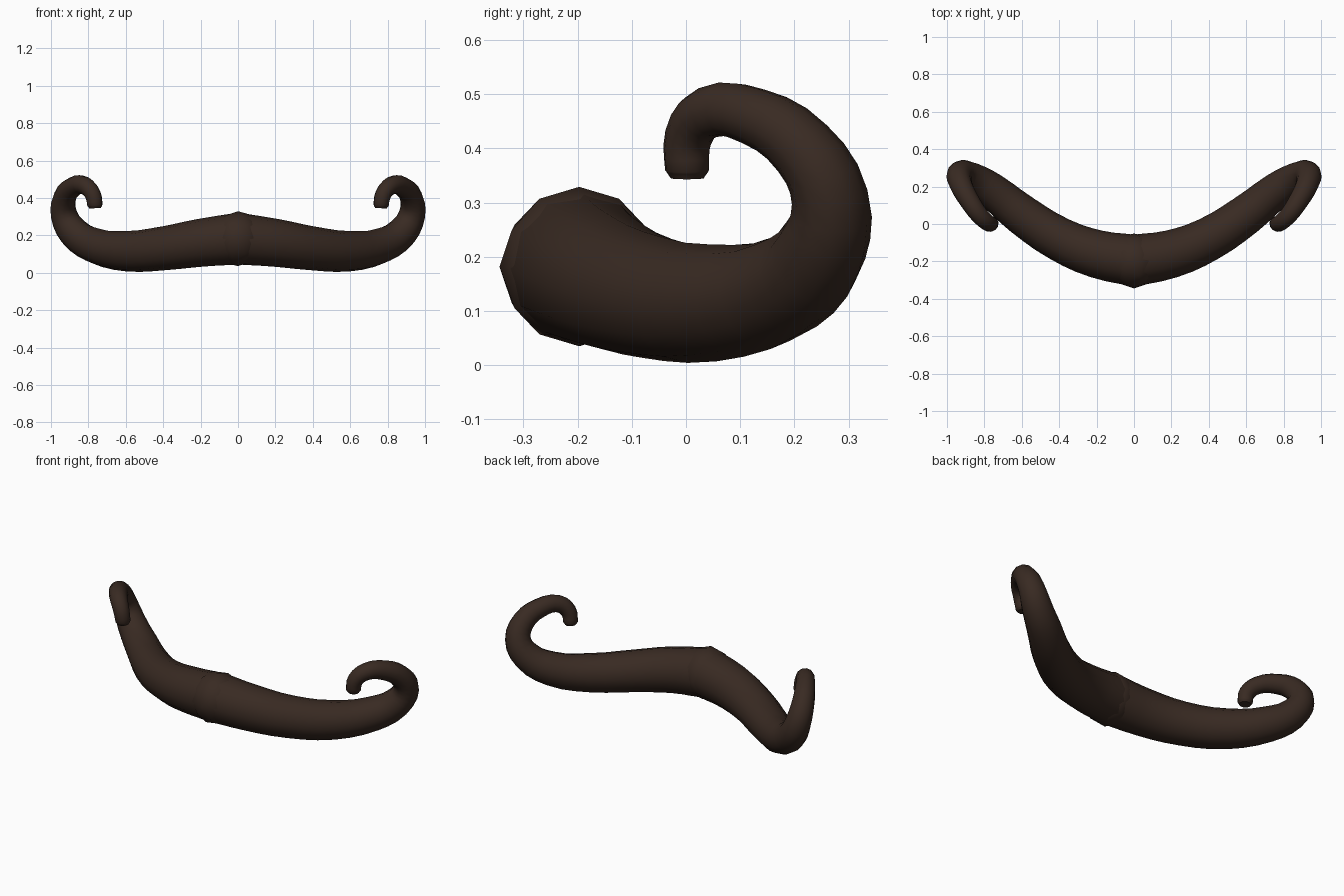
import bpy

if "Cube" in bpy.data.objects:
    bpy.data.objects.remove(bpy.data.objects["Cube"])

mat = bpy.data.materials.new("dark_brown_hair")
mat.diffuse_color = (0.04, 0.023, 0.016, 1)
mat.use_nodes = True
mat.node_tree.nodes["Principled BSDF"].inputs["Base Color"].default_value = mat.diffuse_color

# centre line of one side: x, y, z, radius
PATH = [
    (0.00, -0.195, 0.182, 0.138),
    (0.20, -0.160, 0.160, 0.128),
    (0.40, -0.080, 0.130, 0.117),
    (0.60, 0.050, 0.115, 0.108),
    (0.77, 0.185, 0.147, 0.095),
    (0.88, 0.252, 0.218, 0.083),
    (0.930, 0.265, 0.310, 0.071),
    (0.927, 0.215, 0.400, 0.062),
    (0.880, 0.125, 0.459, 0.054),
    (0.820, 0.040, 0.466, 0.048),
    (0.777, 0.004, 0.420, 0.044),
    (0.765, 0.002, 0.360, 0.041),
    (0.764, 0.002, 0.345, 0.031),
]


def finish(obj):
    obj.data.materials.clear()
    obj.data.materials.append(mat)
    for p in obj.data.polygons:
        p.use_smooth = True


def whisker(name, side):
    cu = bpy.data.curves.new(name + "_path", 'CURVE')
    cu.dimensions = '3D'
    cu.bevel_depth = 1.0
    cu.bevel_resolution = 4
    cu.resolution_u = 3
    cu.use_fill_caps = True
    sp = cu.splines.new('BEZIER')
    sp.bezier_points.add(len(PATH) - 1)
    for bp, (x, y, z, r) in zip(sp.bezier_points, PATH):
        bp.co = (side * x, y, z)
        bp.radius = r
        bp.handle_left_type = bp.handle_right_type = 'AUTO'
    tmp = bpy.data.objects.new(name + "_path", cu)
    bpy.context.collection.objects.link(tmp)
    deps = bpy.context.evaluated_depsgraph_get()
    me = bpy.data.meshes.new_from_object(tmp.evaluated_get(deps))
    bpy.data.objects.remove(tmp)
    obj = bpy.data.objects.new(name, me)
    bpy.context.collection.objects.link(obj)
    finish(obj)


# two curled, tapering halves
whisker("moustache_right", 1)
whisker("moustache_left", -1)

# faceted knot joining the halves
bpy.ops.mesh.primitive_ico_sphere_add(subdivisions=2, radius=0.147,
                                      location=(0, -0.197, 0.182))
knot = bpy.context.object
knot.name = "centre_knot"
finish(knot)
